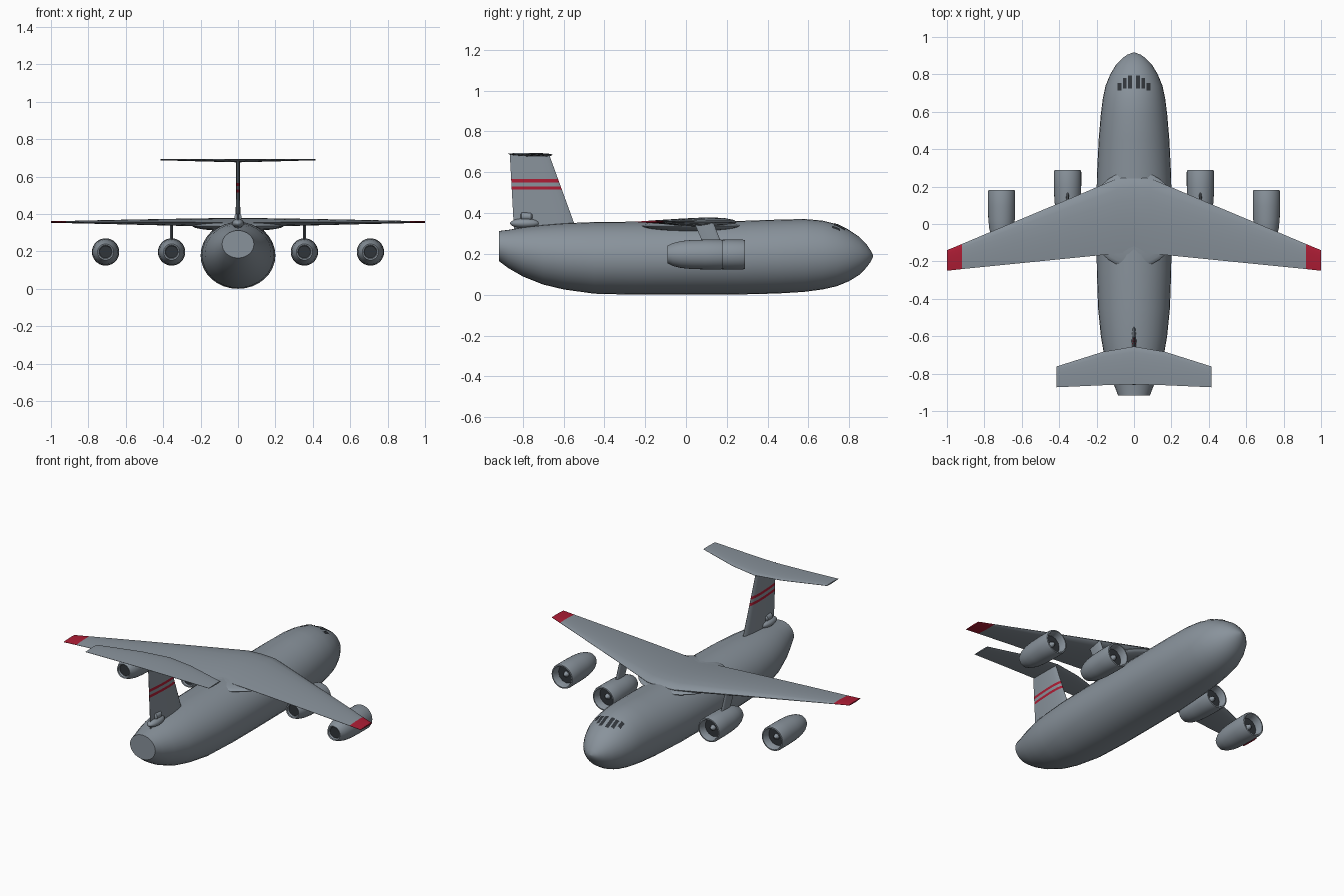
import bpy, bmesh, math
from mathutils import Vector
from mathutils.bvhtree import BVHTree

if "Cube" in bpy.data.objects:
    bpy.data.objects.remove(bpy.data.objects["Cube"])


def material(name, rgb):
    m = bpy.data.materials.new(name)
    m.diffuse_color = (*rgb, 1)
    m.use_nodes = True
    m.node_tree.nodes["Principled BSDF"].inputs["Base Color"].default_value = m.diffuse_color
    return m


GREY = material("hull grey", (0.25, 0.29, 0.33))
RED = material("marking red", (0.42, 0.012, 0.035))
DARK = material("dark grey", (0.03, 0.035, 0.042))


def finish(bm, name, mats, rule=None, angle=35):
    """Turn a bmesh into a smooth shaded object; rule(centre) picks the material."""
    bmesh.ops.recalc_face_normals(bm, faces=bm.faces)
    if rule:
        for f in bm.faces:
            f.material_index = rule(f.calc_center_median())
    me = bpy.data.meshes.new(name)
    bm.to_mesh(me)
    bm.free()
    for m in mats:
        me.materials.append(m)
    ob = bpy.data.objects.new(name, me)
    bpy.context.collection.objects.link(ob)
    bpy.ops.object.select_all(action='DESELECT')
    ob.select_set(True)
    bpy.context.view_layer.objects.active = ob
    bpy.ops.object.shade_smooth_by_angle(angle=math.radians(angle))
    return ob


def loft(rings, caps=True):
    """Skin a list of equal-length closed rings."""
    bm = bmesh.new()
    vs = [[bm.verts.new(p) for p in r] for r in rings]
    n = len(rings[0])
    for a, b in zip(vs, vs[1:]):
        for i in range(n):
            j = (i + 1) % n
            bm.faces.new((a[i], a[j], b[j], b[i]))
    if caps:
        bm.faces.new(vs[0])
        bm.faces.new(vs[-1])
    return bm


def foil(le, te, thick, n=8):
    """Closed aerofoil as (y, offset) pairs."""
    up = []
    for i in range(n + 1):
        t = (1 - math.cos(math.pi * i / n)) / 2
        h = thick * 2.6 * (math.sqrt(t) * (1 - t)) / 2 + 0.0008
        up.append((le + (te - le) * t, h))
    return up + [(y, -h) for y, h in reversed(up)]


def ellipsoid(name, loc, half, mat=GREY):
    bm = bmesh.new()
    bmesh.ops.create_uvsphere(bm, u_segments=32, v_segments=16, radius=1)
    bmesh.ops.scale(bm, vec=half, verts=bm.verts)
    bmesh.ops.translate(bm, vec=loc, verts=bm.verts)
    return finish(bm, name, [mat])


def revolve(profile, x, y, z, n=32):
    """Rings around the y axis from (offset, radius) pairs."""
    return [[(x + r * math.cos(2 * math.pi * i / n), y + d, z + r * math.sin(2 * math.pi * i / n))
             for i in range(n)] for d, r in profile]


# Fuselage: y, half width, bottom, top
stations = [(-0.917, 0.085, 0.165, 0.312), (-0.87, 0.103, 0.130, 0.318), (-0.80, 0.130, 0.090, 0.330),
            (-0.70, 0.160, 0.050, 0.342), (-0.60, 0.177, 0.026, 0.350), (-0.45, 0.192, 0.005, 0.356),
            (-0.25, 0.199, 0.0, 0.358), (0.0, 0.2, 0.0, 0.358), (0.25, 0.199, 0.001, 0.361),
            (0.45, 0.189, 0.006, 0.368), (0.58, 0.178, 0.014, 0.371), (0.67, 0.167, 0.026, 0.363),
            (0.74, 0.152, 0.042, 0.345), (0.80, 0.127, 0.067, 0.316), (0.85, 0.097, 0.098, 0.283),
            (0.885, 0.064, 0.134, 0.246), (0.905, 0.036, 0.162, 0.217), (0.917, 0.005, 0.186, 0.194)]
N = 32
rings = []
for y, w, b, t in stations:
    rings.append([(w * math.cos(2 * math.pi * i / N), y,
                   (b + t) / 2 + (t - b) / 2 * math.sin(2 * math.pi * i / N)) for i in range(N)])
bm = loft(rings)
skin = BVHTree.FromBMesh(bm)
finish(bm, "fuselage", [GREY])

# Cockpit windows: thin panes draped on the nose: x range, y range
bm = bmesh.new()
for x0, x1, y0, y1 in [(0.010, 0.032, 0.725, 0.795), (0.040, 0.060, 0.725, 0.780), (0.068, 0.088, 0.715, 0.755)]:
    for s in (-1, 1):
        grid = []
        for i in range(3):
            for j in range(5):
                x, y = s * (x0 + (x1 - x0) * i / 2), y0 + (y1 - y0) * j / 4
                hit, nrm, _, _ = skin.ray_cast(Vector((x, y, 1)), Vector((0, 0, -1)))
                grid.append(bm.verts.new(hit + Vector((0, 0, 0.003))))
        for i in range(2):
            for j in range(4):
                k = i * 5 + j
                quad = [grid[k], grid[k + 5], grid[k + 6], grid[k + 1]]
                bm.faces.new(quad if s > 0 else quad[::-1])
finish(bm, "cockpit_windows", [DARK])

# Wing with red tips: x, leading edge, trailing edge, mid height, thickness
half = [(0.0, 0.25, -0.15, 0.354, 0.048), (0.09, 0.243, -0.158, 0.354, 0.047), (0.35, 0.133, -0.184, 0.356, 0.035),
        (0.65, 0.007, -0.214, 0.357, 0.022), (0.92, -0.107, -0.241, 0.357, 0.010), (1.0, -0.14, -0.25, 0.357, 0.007)]
full = [(-x, *r) for x, *r in reversed(half[1:])] + half
bm = loft([[(x, y, z + h) for y, h in foil(le, te, th)] for x, le, te, z, th in full])
finish(bm, "wing", [GREY, RED], lambda c: int(abs(c.x) > 0.92))

# Wing root fairing
ellipsoid("wing_fairing", (0, 0.025, 0.336), (0.245, 0.26, 0.028))

# Tailplane
half = [(0.0, -0.655, -0.857, 0.685, 0.016), (0.165, -0.683, -0.862, 0.687, 0.012), (0.415, -0.762, -0.873, 0.691, 0.006)]
full = [(-x, *r) for x, *r in reversed(half[1:])] + half
bm = loft([[(x, y, z + h) for y, h in foil(le, te, th)] for x, le, te, z, th in full])
finish(bm, "tailplane", [GREY])

# Fin with two red stripes
levels = [0.30, 0.515, 0.531, 0.55, 0.566, 0.687]
rings = []
for z in levels:
    t = (z - 0.355) / 0.325
    rings.append([(h, y, z) for y, h in foil(-0.55 - 0.118 * t, -0.845 - 0.018 * t, 0.024 - 0.006 * t)])
bm = loft(rings)
finish(bm, "fin", [GREY, RED], lambda c: int(0.515 < c.z < 0.531 or 0.55 < c.z < 0.566))

# Small pods at the fin base
ellipsoid("fin_base_pod", (0, -0.79, 0.350), (0.032, 0.072, 0.024))
bm = loft(revolve([(-0.03, 0.012), (-0.025, 0.020), (0.02, 0.020), (0.028, 0.012)], 0, -0.78, 0.383))
finish(bm, "fin_upper_pod", [GREY])

# Engines: inner pair forward, outer pair further back
shell = [(-0.115, 0.030), (-0.135, 0.036), (-0.137, 0.043), (-0.11, 0.056), (-0.07, 0.066), (-0.02, 0.071), (0.05, 0.073),
         (0.125, 0.073), (0.135, 0.070), (0.136, 0.063), (0.125, 0.058), (0.085, 0.054)]
for side in (-1, 1):
    tag = "left" if side < 0 else "right"
    for label, x, y in (("inner", 0.355, 0.153), ("outer", 0.708, 0.046)):
        x *= side
        finish(loft(revolve(shell, x, y, 0.197), caps=False), f"{tag}_{label}_engine", [GREY])
        # dark exhaust and fan discs, small spinner
        finish(loft(revolve([(-0.124, 0.036), (-0.114, 0.036)], x, y, 0.197)), f"{tag}_{label}_exhaust", [DARK])
        finish(loft(revolve([(0.082, 0.057), (0.09, 0.057)], x, y, 0.197)), f"{tag}_{label}_fan", [DARK])
        finish(loft(revolve([(0.088, 0.018), (0.105, 0.012), (0.115, 0.002)], x, y, 0.197, 16)),
               f"{tag}_{label}_spinner", [GREY])
        # fan blades
        bm = bmesh.new()
        for k in range(12):
            a = 2 * math.pi * k / 12
            pts = [(0.016, a - 0.2), (0.053, a - 0.06), (0.053, a + 0.06), (0.016, a + 0.1)]
            bm.faces.new([bm.verts.new((x + r * math.cos(q), y + 0.093, 0.197 + r * math.sin(q))) for r, q in pts])
        finish(bm, f"{tag}_{label}_fan_blades", [DARK])
    # Pylon on the inner engine only
    bm = loft([[(side * 0.355 + h, y, z) for y, h in foil(le, te, 0.014)]
               for z, le, te in ((0.25, 0.175, 0.085), (0.352, 0.135, 0.04))])
    finish(bm, f"{tag}_pylon", [GREY])
